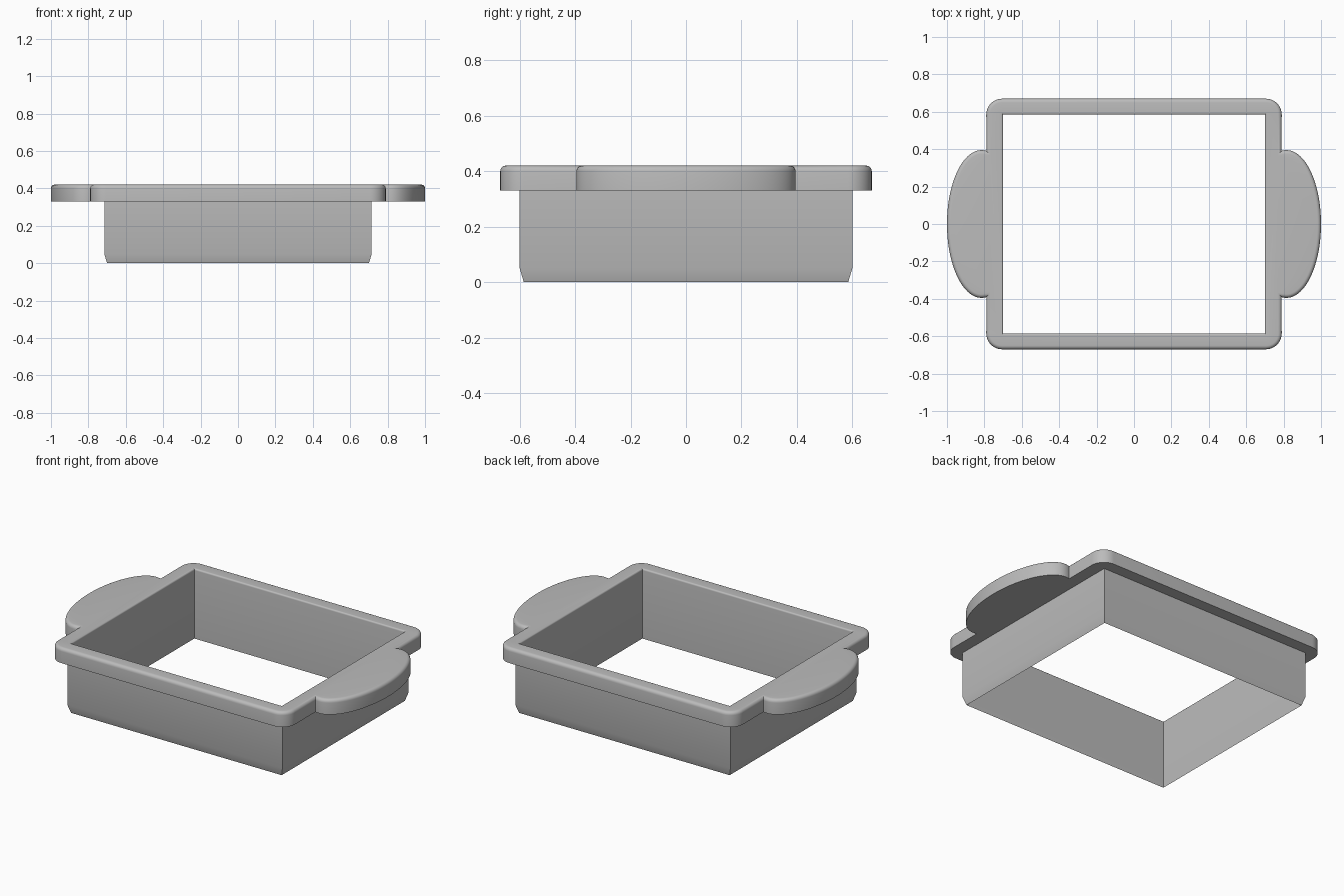
import bpy
import bmesh
from math import sin, cos, pi, radians
from mathutils import Vector

if "Cube" in bpy.data.objects:
    bpy.data.objects.remove(bpy.data.objects["Cube"], do_unlink=True)

RIM_X, RIM_Y, CORNER = 0.79, 0.67, 0.085
HOLE_X, HOLE_Y, WALL = 0.70, 0.585, 0.015
RIM_BOTTOM, TOP = 0.33, 0.42
EDGE_ROUND, HOLE_ROUND, STEPS = 0.02, 0.01, 5

grey = bpy.data.materials.new("plain grey")
grey.use_nodes = True
colour = (0.5, 0.5, 0.5, 1)
grey.diffuse_color = colour
grey.node_tree.nodes["Principled BSDF"].inputs["Base Color"].default_value = colour


def arc(cx, cy, rx, ry, start, end, n):
    angles = [radians(start + (end - start) * i / n) for i in range(n + 1)]
    return [Vector((cx + rx * cos(a), cy + ry * sin(a))) for a in angles]


def rectangle(x, y):
    return [Vector(p) for p in ((x, -y), (x, y), (-x, y), (-x, -y))]


def inset(outline, d):
    """Move every side of a counterclockwise outline inwards by d."""
    result = []
    for i, p in enumerate(outline):
        a = (p - outline[i - 1]).normalized()
        b = (outline[(i + 1) % len(outline)] - p).normalized()
        na, nb = Vector((-a.y, a.x)), Vector((-b.y, b.x))
        result.append(p + (na + nb) * d / (1 + na.dot(nb)))
    return result


bm = bmesh.new()


def ring(outline, z):
    verts = [bm.verts.new((p.x, p.y, z)) for p in outline]
    for i, v in enumerate(verts):
        bm.edges.new((verts[i - 1], v))
    return verts


def skin(rings):
    for low, high in zip(rings, rings[1:]):
        for i in range(len(low)):
            bm.faces.new((low[i - 1], low[i], high[i], high[i - 1]))


def fill_between(first, second):
    edges = [bm.edges.get((r[i - 1], r[i])) for r in (first, second) for i in range(len(r))]
    bmesh.ops.triangle_fill(bm, use_beauty=True, edges=edges)


def rounded_edge(outline, radius):
    """Rings of a quarter round that ends level with the top."""
    rings = []
    for i in range(STEPS + 1):
        t = pi / 2 * i / STEPS
        rings.append(ring(inset(outline, radius * (1 - cos(t))),
                          TOP - abs(radius) * (1 - sin(t))))
    return rings


# Rim outline: half with one handle, then the same turned half way round
half = arc(RIM_X - CORNER, CORNER - RIM_Y, CORNER, CORNER, -90, 0, 10)
half += arc(0.815, 0, 0.185, 0.395, -98, 98, 48)
half += arc(RIM_X - CORNER, RIM_Y - CORNER, CORNER, CORNER, 0, 90, 10)
outline = half + [-p for p in half]

# Rim and handles
rim = [ring(outline, RIM_BOTTOM)] + rounded_edge(outline, EDGE_ROUND)
skin(rim)

# Thin wall with a tapered cutting edge
hole = rectangle(HOLE_X, HOLE_Y)
outer = rectangle(HOLE_X + WALL, HOLE_Y + WALL)
wall = [ring(outer, RIM_BOTTOM), ring(outer, 0.05), ring(hole, 0)]
wall += rounded_edge(hole, -HOLE_ROUND)
skin(wall)

# Flat top and underside
fill_between(rim[-1], wall[-1])
fill_between(rim[0], wall[0])
bmesh.ops.recalc_face_normals(bm, faces=bm.faces[:])

mesh = bpy.data.meshes.new("cutter_frame")
bm.to_mesh(mesh)
bm.free()
mesh.materials.append(grey)
frame = bpy.data.objects.new("cutter_frame", mesh)
bpy.context.collection.objects.link(frame)
bpy.context.view_layer.objects.active = frame
frame.select_set(True)
bpy.ops.object.shade_smooth_by_angle(angle=radians(30))
